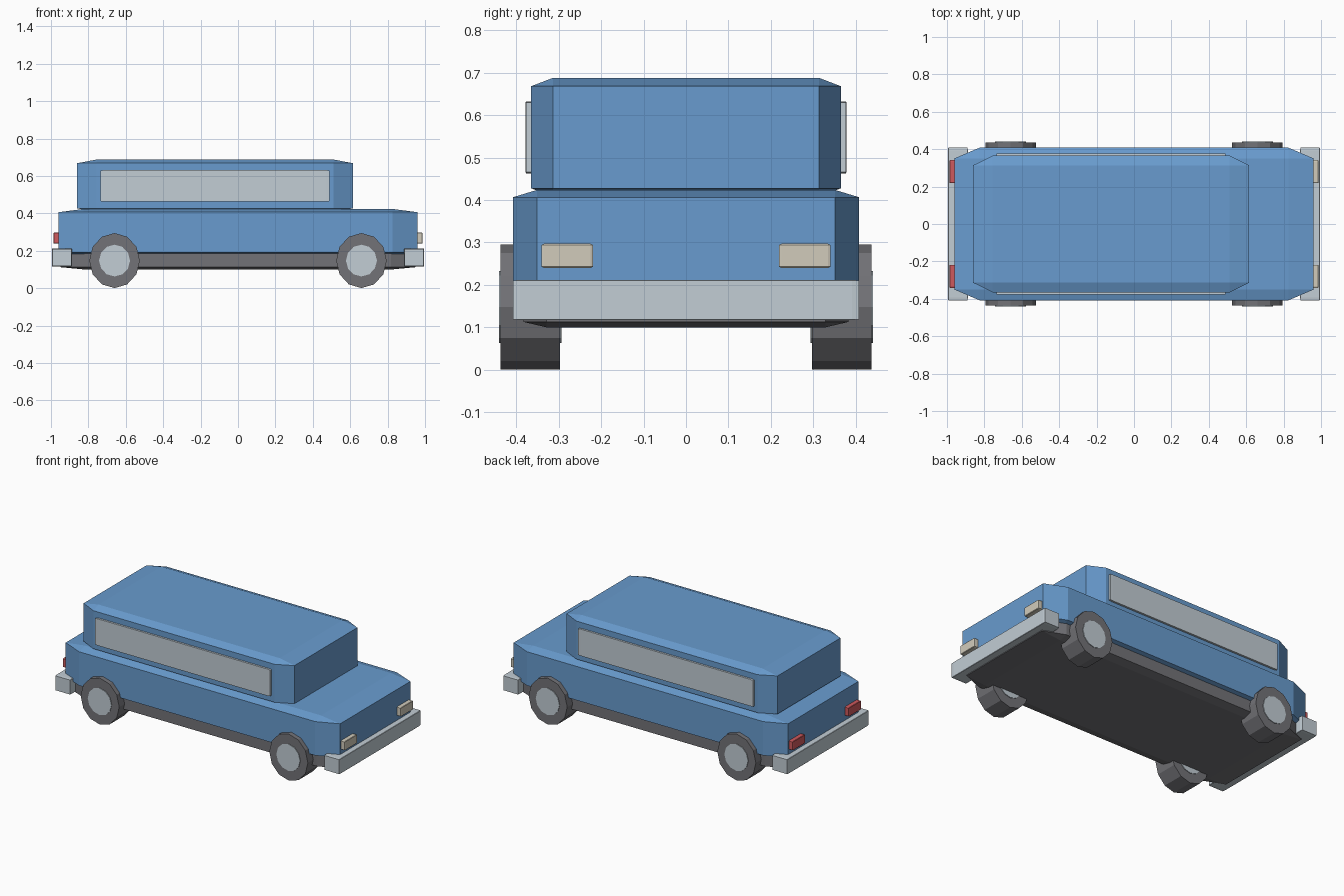
import bpy, bmesh, math
from mathutils import Matrix

cube = bpy.data.objects.get("Cube")
if cube:
    bpy.data.objects.remove(cube, do_unlink=True)


def material(name, rgb):
    m = bpy.data.materials.new(name)
    m.use_nodes = True
    m.diffuse_color = (*rgb, 1)
    m.node_tree.nodes["Principled BSDF"].inputs["Base Color"].default_value = (*rgb, 1)
    return m


BLUE = material("body blue", (0.14, 0.33, 0.62))
GREY = material("silver grey", (0.54, 0.61, 0.66))
DARK = material("charcoal grey", (0.17, 0.17, 0.185))
CREAM = material("lamp cream", (0.64, 0.6, 0.5))
RED = material("lamp red", (0.62, 0.1, 0.11))


def finish(name, bm, mat):
    bmesh.ops.recalc_face_normals(bm, faces=bm.faces)
    mesh = bpy.data.meshes.new(name)
    bm.to_mesh(mesh)
    bm.free()
    mesh.materials.append(mat)
    obj = bpy.data.objects.new(name, mesh)
    bpy.context.collection.objects.link(obj)
    return obj


# Chamfered box: the chamfer is cut on a unit cube, so it stretches with the size
def box(name, x, y, z, mat, chamfer=0.0):
    bm = bmesh.new()
    bmesh.ops.create_cube(bm, size=1)
    if chamfer:
        bmesh.ops.bevel(bm, geom=bm.edges[:], offset=chamfer, segments=1,
                        affect='EDGES', profile=0.5)
    size = [b - a for a, b in (x, y, z)]
    centre = [(a + b) / 2 for a, b in (x, y, z)]
    bmesh.ops.scale(bm, vec=size, verts=bm.verts)
    bmesh.ops.translate(bm, vec=centre, verts=bm.verts)
    return finish(name, bm, mat)


# Twelve-sided disc on a y axle, slightly taller than long
def disc(name, x, y, z, rx, rz, width, mat):
    bm = bmesh.new()
    bmesh.ops.create_cone(bm, cap_ends=True, segments=12, radius1=1, radius2=1, depth=width)
    bmesh.ops.rotate(bm, verts=bm.verts, matrix=Matrix.Rotation(math.pi / 2, 3, 'X'))
    bmesh.ops.scale(bm, vec=(rx, 1, rz), verts=bm.verts)
    bmesh.ops.translate(bm, vec=(x, y, z), verts=bm.verts)
    return finish(name, bm, mat)


# Main shells
box("lower_body", (-0.96, 0.96), (-0.408, 0.408), (0.175, 0.424), BLUE, 0.07)
box("cabin", (-0.86, 0.615), (-0.365, 0.365), (0.408, 0.688), BLUE, 0.07)
box("chassis", (-0.95, 0.95), (-0.383, 0.383), (0.1, 0.28), DARK, 0.07)

# Parts repeated along the length
for side, sx, lamp_name, lamp_mat in (("left", 1, "headlight", CREAM),
                                      ("right", -1, "taillight", RED)):
    def span(a, b):
        return tuple(sorted((sx * a, sx * b)))

    box(side + "_bumper", span(0.888, 0.995), (-0.408, 0.408), (0.117, 0.212), GREY, 0.02)
    for end, sy in (("front", -1), ("back", 1)):
        tag = f"{side}_{end}_"
        lamp_y = tuple(sorted((sy * 0.219, sy * 0.341)))
        box(tag + lamp_name, span(0.94, 0.987), lamp_y, (0.24, 0.297), lamp_mat, 0.05)
        disc(tag + "tyre", sx * 0.66, sy * 0.367, 0.148, 0.135, 0.147, 0.14, DARK)
        disc(tag + "hubcap", sx * 0.66, sy * 0.367, 0.148, 0.083, 0.085, 0.148, GREY)

# Long side windows
for end, sy in (("front", -1), ("back", 1)):
    depth = tuple(sorted((sy * 0.355, sy * 0.378)))
    box(end + "_window", (-0.735, 0.49), depth, (0.463, 0.632), GREY, 0.015)
